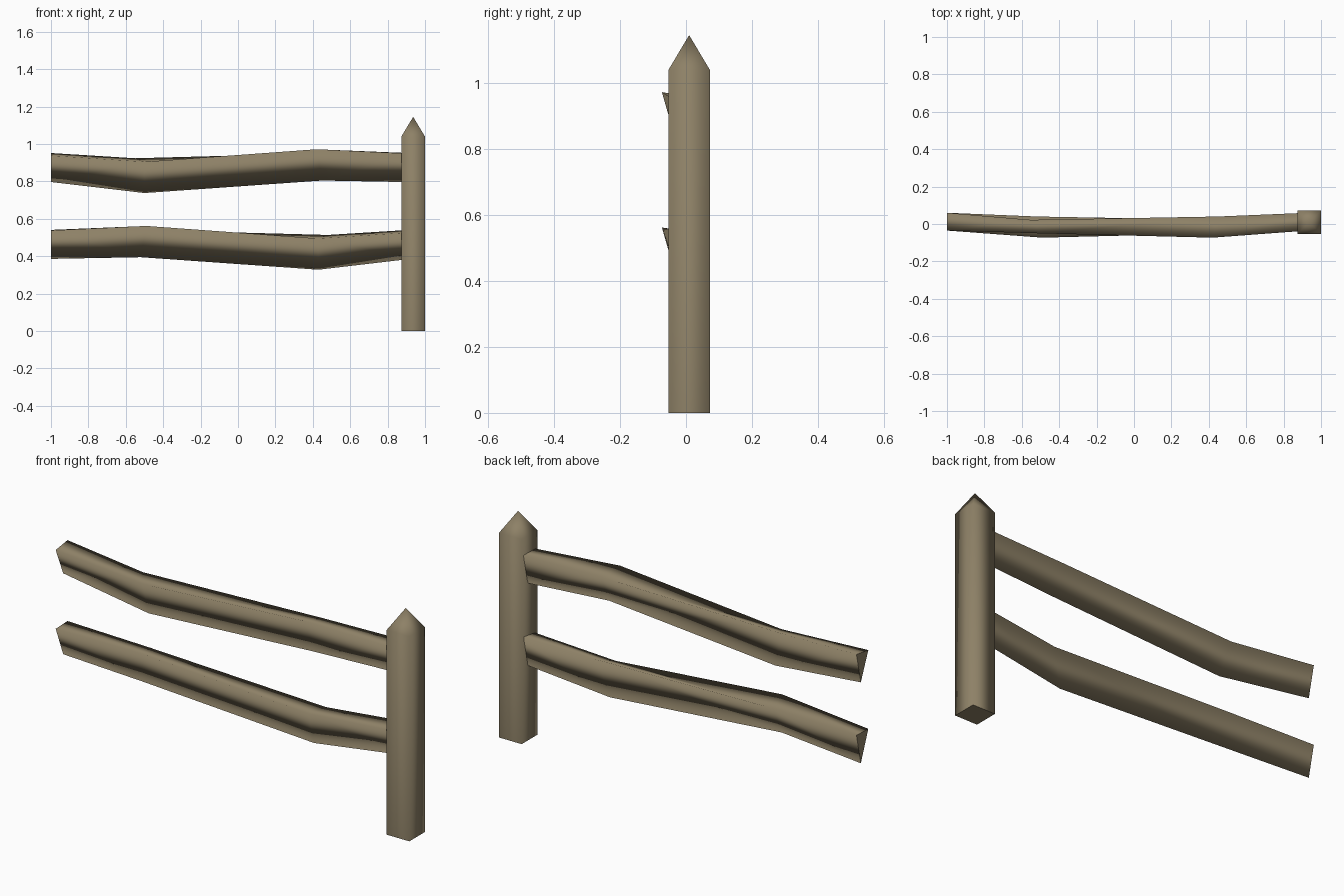
import bpy, bmesh

if "Cube" in bpy.data.objects:
    bpy.data.objects.remove(bpy.data.objects["Cube"])

wood = bpy.data.materials.new("weathered_wood")
wood.diffuse_color = (0.27, 0.22, 0.135, 1)
wood.use_nodes = True
wood.node_tree.nodes["Principled BSDF"].inputs["Base Color"].default_value = wood.diffuse_color


def finish(name, bm, sharp_faces):
    """Smooth shading with crisp rims around the end caps."""
    bmesh.ops.recalc_face_normals(bm, faces=bm.faces)
    for f in bm.faces:
        f.smooth = True
    for f in sharp_faces:
        f.smooth = False
        for e in f.edges:
            e.smooth = False
    mesh = bpy.data.meshes.new(name)
    bm.to_mesh(mesh)
    bm.free()
    mesh.materials.append(wood)
    ob = bpy.data.objects.new(name, mesh)
    bpy.context.collection.objects.link(ob)
    return ob


def make_post(name, x0, x1, y0, y1, shoulder, tip):
    """Square post with a pyramid point."""
    bm = bmesh.new()
    corners = [(x0, y0), (x1, y0), (x1, y1), (x0, y1)]
    low = [bm.verts.new((x, y, 0)) for x, y in corners]
    high = [bm.verts.new((x, y, shoulder)) for x, y in corners]
    apex = bm.verts.new(((x0 + x1) / 2, (y0 + y1) / 2, tip))
    base = bm.faces.new(low[::-1])
    for i in range(4):
        j = (i + 1) % 4
        bm.faces.new((low[i], low[j], high[j], high[i]))
        bm.faces.new((high[i], high[j], apex))
    return finish(name, bm, [base])


# Split-rail rings: front-top, back-top and bottom corner of each triangle
RINGS = [
    [(-1.0, -0.035, 0.938), (-1.0, 0.06, 0.952), (-1.0, 0.025, 0.797)],
    [(-0.5, -0.05, 0.905), (-0.55, 0.022, 0.924), (-0.5, -0.003, 0.738)],
    [(0.42, -0.073, 0.972), (0.45, 0.04, 0.951), (0.45, -0.025, 0.805)],
    [(0.93, -0.035, 0.948), (0.93, 0.06, 0.951), (0.93, 0.025, 0.796)],
]


def make_rail(name, flip, drop):
    """Crooked triangular rail, optionally turned end for end."""
    bm = bmesh.new()
    rings = [[bm.verts.new((-0.07 - x if flip else x, y, z - drop))
              for x, y, z in ring] for ring in RINGS]
    for a, b in zip(rings, rings[1:]):
        for i in range(3):
            j = (i + 1) % 3
            bm.faces.new((a[i], a[j], b[j], b[i]))
    caps = [bm.faces.new(rings[0]), bm.faces.new(rings[-1])]
    return finish(name, bm, caps)


make_post("post", 0.873, 1.0, -0.053, 0.072, 1.04, 1.145)
make_rail("upper_rail", False, 0)
make_rail("lower_rail", True, 0.41)
